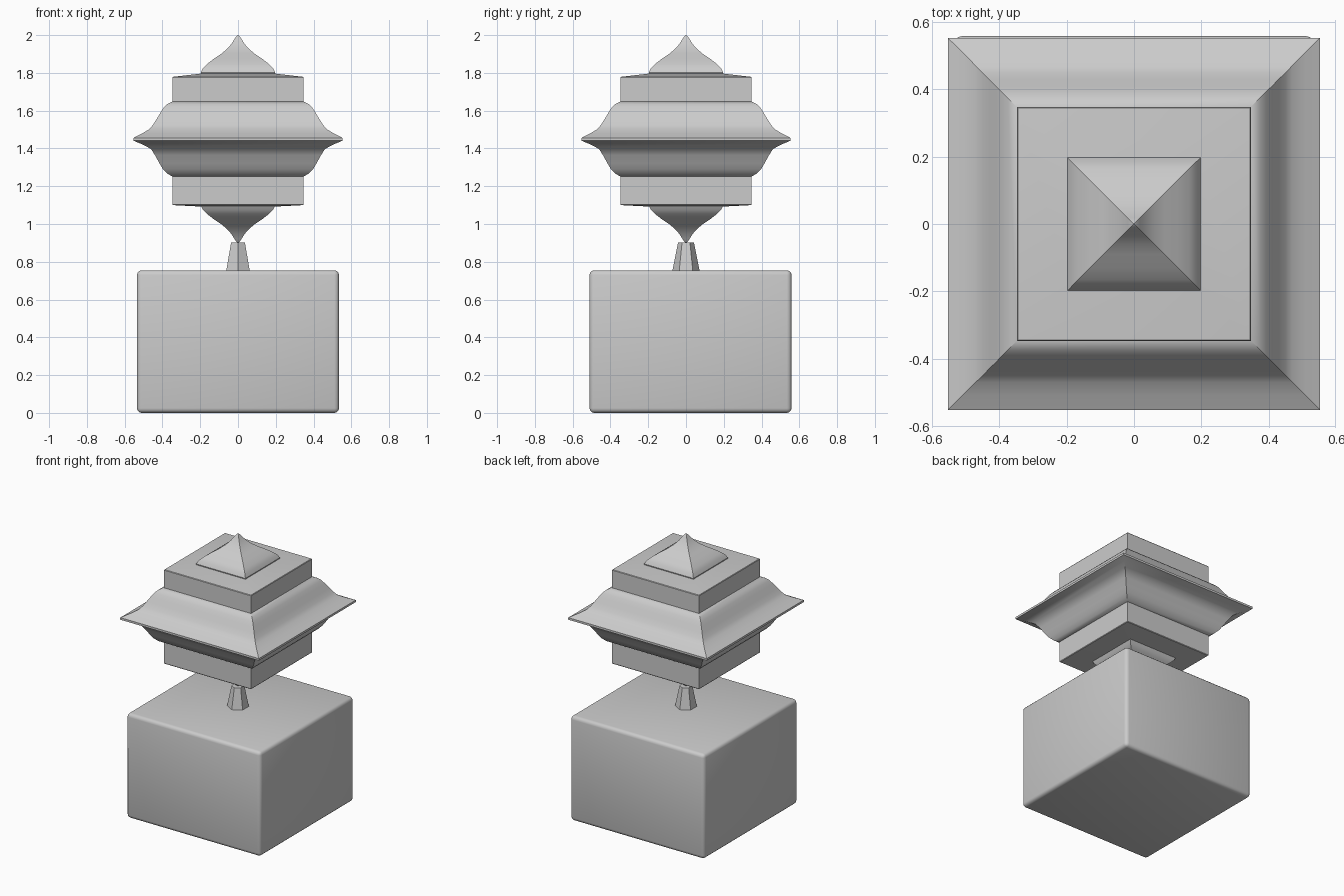
import bpy, bmesh, math

if "Cube" in bpy.data.objects:
    bpy.data.objects.remove(bpy.data.objects["Cube"])


def finish(bm, name, angle=35):
    bmesh.ops.recalc_face_normals(bm, faces=bm.faces)
    me = bpy.data.meshes.new(name)
    bm.to_mesh(me)
    bm.free()
    ob = bpy.data.objects.new(name, me)
    bpy.context.collection.objects.link(ob)
    bpy.ops.object.select_all(action='DESELECT')
    bpy.context.view_layer.objects.active = ob
    ob.select_set(True)
    bpy.ops.object.shade_smooth_by_angle(angle=math.radians(angle))
    return ob


def square_stack(name, profile):
    """Sweep a (half width, z) profile round a square plan."""
    bm = bmesh.new()
    rings = []
    for r, z in profile:
        rings.append([bm.verts.new((sx * r, sy * r, z))
                      for sx, sy in ((-1, -1), (1, -1), (1, 1), (-1, 1))])
    for a, b in zip(rings, rings[1:]):
        for i in range(4):
            j = (i + 1) % 4
            bm.faces.new((a[i], a[j], b[j], b[i]))
    bm.faces.new(rings[0][::-1])
    bm.faces.new(rings[-1])
    return finish(bm, name)


def mirrored(profile, mid):
    return [(r, 2 * mid - z) for r, z in reversed(profile)]


# Rounded block base, set slightly towards the back
bm = bmesh.new()
bmesh.ops.create_cube(bm, size=1)
for v in bm.verts:
    v.co.x *= 1.07
    v.co.y = v.co.y * 1.07 + 0.024
    v.co.z = (v.co.z + 0.5) * 0.755
bmesh.ops.bevel(bm, geom=bm.edges[:], offset=0.025, segments=3,
                profile=0.5, affect='EDGES')
finish(bm, "base_block", 40)

# Small tapered neck
bm = bmesh.new()
bmesh.ops.create_cone(bm, cap_ends=True, segments=6, radius1=0.072,
                      radius2=0.042, depth=0.15)
for v in bm.verts:
    v.co.z += 0.827
finish(bm, "neck", 20)

# Pointed caps at top and bottom
cap = [(0.195, 1.79), (0.197, 1.803), (0.185, 1.826), (0.165, 1.846),
       (0.13, 1.873), (0.09, 1.9), (0.06, 1.925), (0.035, 1.953),
       (0.018, 1.98), (0.008, 1.995), (0.001, 2.0)]
square_stack("top_cap", cap)
square_stack("bottom_cap", mirrored(cap, 1.45))

# Square collars with gently sloped faces
square_stack("upper_collar", [(0.348, 1.6), (0.348, 1.775), (0.345, 1.779), (0.19, 1.797)])
square_stack("lower_collar", [(0.19, 1.092), (0.345, 1.1), (0.348, 1.104), (0.348, 1.3)])

# Flared central body with a thin projecting rim
flare = [(0.553, 1.45), (0.553, 1.456), (0.51, 1.478), (0.47, 1.502),
         (0.45, 1.525), (0.43, 1.557), (0.41, 1.59), (0.393, 1.617),
         (0.375, 1.635), (0.348, 1.648)]
under = [(0.348, 1.252), (0.375, 1.267), (0.397, 1.29), (0.415, 1.32),
         (0.44, 1.365), (0.46, 1.396), (0.48, 1.408), (0.515, 1.425), (0.553, 1.441)]
square_stack("flared_body", under + flare)
